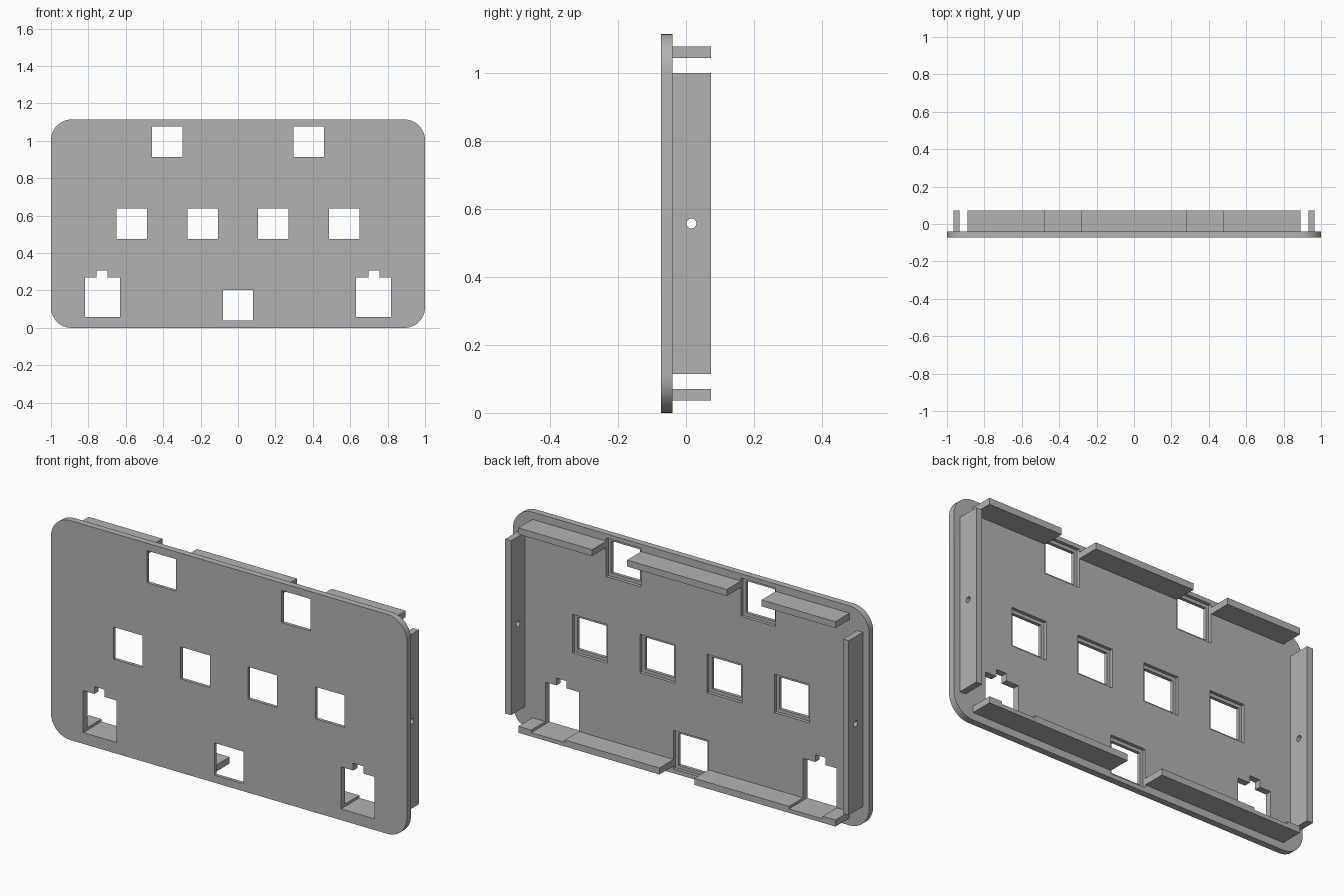
import bpy, bmesh, math
from mathutils import Matrix, Vector

cube = bpy.data.objects.get("Cube")
if cube:
    bpy.data.objects.remove(cube, do_unlink=True)

grey = bpy.data.materials.new("panel_grey")
grey.use_nodes = True
grey.diffuse_color = (0.45, 0.45, 0.45, 1)
grey.node_tree.nodes["Principled BSDF"].inputs["Base Color"].default_value = grey.diffuse_color

FRONT, STEP, REAR, LIP_END = -0.073, -0.0565, -0.04, 0.073
HEIGHT, RADIUS = 1.114, 0.11
MID = HEIGHT / 2
WINDOW, REBATE = 0.163, 0.196


def finish(name, bm):
    bmesh.ops.recalc_face_normals(bm, faces=bm.faces)
    mesh = bpy.data.meshes.new(name)
    bm.to_mesh(mesh)
    bm.free()
    mesh.materials.append(grey)
    obj = bpy.data.objects.new(name, mesh)
    bpy.context.collection.objects.link(obj)
    return obj


def box(name, x0, x1, y0, y1, z0, z1):
    bm = bmesh.new()
    centre = Vector((x0 + x1, y0 + y1, z0 + z1)) / 2
    size = Matrix.Diagonal((x1 - x0, y1 - y0, z1 - z0, 1))
    bmesh.ops.create_cube(bm, size=1, matrix=Matrix.Translation(centre) @ size)
    return finish(name, bm)


def prism(name, outline, y0, y1):
    """Extrude an x-z outline from y0 to y1."""
    bm = bmesh.new()
    face = bm.faces.new([bm.verts.new((x, y0, z)) for x, z in outline])
    new = bmesh.ops.extrude_face_region(bm, geom=[face])["geom"]
    verts = [v for v in new if isinstance(v, bmesh.types.BMVert)]
    bmesh.ops.translate(bm, verts=verts, vec=(0, y1 - y0, 0))
    return finish(name, bm)


def cut(target, cutter):
    mod = target.modifiers.new("cut", "BOOLEAN")
    mod.operation, mod.solver, mod.object = "DIFFERENCE", "EXACT", cutter
    cutter.hide_render = True
    bpy.ops.object.select_all(action="DESELECT")
    bpy.context.view_layer.objects.active = target
    target.select_set(True)
    bpy.ops.object.modifier_apply(modifier=mod.name)
    bpy.data.objects.remove(cutter, do_unlink=True)


# Rounded front plate
outline = []
for quarter, (sx, sz) in enumerate([(1, 1), (-1, 1), (-1, -1), (1, -1)]):
    cx, cz = sx * (1 - RADIUS), MID + sz * (MID - RADIUS)
    for i in range(13):
        a = (quarter + i / 12) * math.pi / 2
        outline.append((cx + RADIUS * math.cos(a), cz + RADIUS * math.sin(a)))
plate = prism("front_plate", outline, FRONT, REAR)

# Square windows with a wider rebate on the back
windows = [(x, MID) for x in (-0.567, -0.189, 0.189, 0.567)]
windows += [(-0.378, 0.995), (0.378, 0.995), (0, 0.12)]
for x, z in windows:
    for size, y0 in ((WINDOW, FRONT - 0.05), (REBATE, STEP)):
        h = size / 2
        cut(plate, box("window_cutter", x - h, x + h, y0, 0, z - h, z + h))

# Keyed socket openings in the lower corners
for s in (-1, 1):
    key = [(0.63, 0.057), (0.818, 0.057), (0.818, 0.27), (0.756, 0.27),
           (0.756, 0.307), (0.698, 0.307), (0.698, 0.27), (0.63, 0.27)]
    cut(plate, prism("socket_cutter", [(s * x, z) for x, z in key], FRONT - 0.05, 0))

# Upper lip in three pieces, broken at the upper windows
gap = REBATE / 2
for name, x0, x1 in (("right", -0.89, -0.378 - gap),
                     ("middle", -0.378 + gap, 0.378 - gap),
                     ("left", 0.378 + gap, 0.89)):
    box("upper_lip_" + name, x0, x1, REAR, LIP_END, 1.044, 1.077)

for side, s in (("right", -1), ("left", 1)):
    # Lower lip, thinned below the socket opening
    lip = [(gap, 0.037), (0.89, 0.037), (0.89, 0.07), (0.818, 0.07),
           (0.818, 0.057), (0.63, 0.057), (0.63, 0.07), (gap, 0.07)]
    prism("lower_lip_" + side, [(s * x, z) for x, z in lip], REAR, LIP_END)

    # Side lip with a round screw hole
    x0, x1 = sorted((s * 0.932, s * 0.965))
    side_lip = box("side_lip_" + side, x0, x1, REAR, LIP_END, 0.115, 1.0)
    bm = bmesh.new()
    place = Matrix.Translation((s * 0.95, 0.016, MID)) @ Matrix.Rotation(math.pi / 2, 4, "Y")
    bmesh.ops.create_cone(bm, cap_ends=True, segments=24, radius1=0.0145,
                          radius2=0.0145, depth=0.2, matrix=place)
    cut(side_lip, finish("screw_hole_cutter", bm))

# Smooth the rounded corners, keep the rest crisp
bpy.ops.object.select_all(action="DESELECT")
bpy.context.view_layer.objects.active = plate
plate.select_set(True)
bpy.ops.object.shade_smooth_by_angle(angle=math.radians(30))
